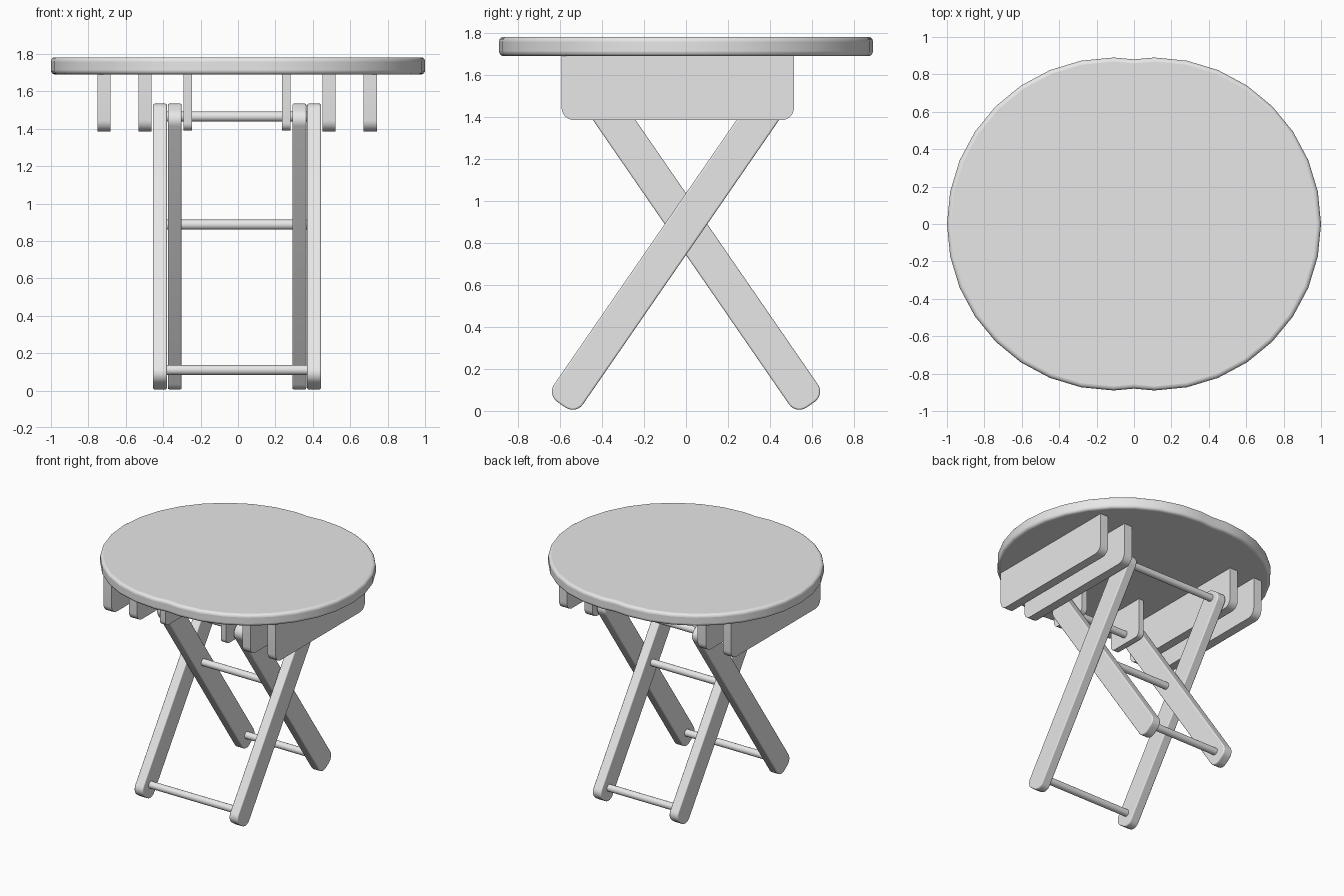
import bpy, bmesh, math
from mathutils import Matrix, Vector

cube = bpy.data.objects.get("Cube")
if cube:
    bpy.data.objects.remove(cube, do_unlink=True)

GREY = (0.8, 0.8, 0.8, 1.0)
mat = bpy.data.materials.new("light grey")
mat.use_nodes = True
mat.diffuse_color = GREY
mat.node_tree.nodes["Principled BSDF"].inputs["Base Color"].default_value = GREY


def finish(name, bm, bevel=0.0, segments=3):
    bmesh.ops.recalc_face_normals(bm, faces=bm.faces)
    mesh = bpy.data.meshes.new(name)
    bm.to_mesh(mesh)
    bm.free()
    obj = bpy.data.objects.new(name, mesh)
    bpy.context.collection.objects.link(obj)
    mesh.materials.append(mat)
    if bevel:
        mod = obj.modifiers.new("soft edges", 'BEVEL')
        mod.width = bevel
        mod.segments = segments
        mod.limit_method = 'ANGLE'
        mod.angle_limit = math.radians(40)
    bpy.ops.object.select_all(action='DESELECT')
    obj.select_set(True)
    bpy.context.view_layer.objects.active = obj
    bpy.ops.object.shade_smooth_by_angle(angle=math.radians(35))
    return obj


def extrude(points, offset):
    bm = bmesh.new()
    face = bm.faces.new([bm.verts.new(p) for p in points])
    ext = bmesh.ops.extrude_face_region(bm, geom=[face])
    verts = [g for g in ext["geom"] if isinstance(g, bmesh.types.BMVert)]
    bmesh.ops.translate(bm, verts=verts, vec=offset)
    return bm


def board(name, x, thick, size, centre, tilt=0.0, radius=0.06, round_top=True, bevel=0.0):
    """Upright board with rounded corners in the side plane, tilted about x."""
    half_w, half_h = size[0] / 2, size[1] / 2
    outline = []
    for i, (sy, sz) in enumerate([(1, 1), (-1, 1), (-1, -1), (1, -1)]):
        if sz > 0 and not round_top:
            outline.append((-thick / 2, sy * half_w, half_h))
            continue
        for k in range(7):
            a = math.pi / 2 * (i + k / 6)
            outline.append((-thick / 2,
                            sy * (half_w - radius) + radius * math.cos(a),
                            sz * (half_h - radius) + radius * math.sin(a)))
    bm = extrude(outline, (thick, 0, 0))
    turn = Matrix.Translation((x, *centre)) @ Matrix.Rotation(tilt, 4, 'X')
    bmesh.ops.transform(bm, matrix=turn, verts=bm.verts)
    return finish(name, bm, bevel)


def rod(name, half, y, z):
    bm = bmesh.new()
    bmesh.ops.create_cone(bm, cap_ends=True, segments=20, radius1=0.027,
                          radius2=0.027, depth=2 * half)
    place = Matrix.Translation((SHIFT, y, z)) @ Matrix.Rotation(math.pi / 2, 4, 'Y')
    bmesh.ops.transform(bm, matrix=place, verts=bm.verts)
    return finish(name, bm)


SHIFT = -0.005

# Tabletop: two overlapping discs meeting in a small notch front and back
R, C = 0.89, 0.11
right = [Vector((C + R * math.cos(a), R * math.sin(a), 1.69))
         for a in (math.pi / 16 * k for k in range(-8, 9))]
notch = Vector((0, 0.88, 1.69))
left = [Vector((-p.x, -p.y, p.z)) for p in right]
top_outline = right + [notch] + left + [Vector((0, -0.88, 1.69))]
finish("tabletop", extrude(top_outline, (0, 0, 0.092)), 0.022, 4)

# Crossed legs: the outer pair leans back, the inner pair leans forward
low, high, cross, slope = 0.03, 1.51, 0.89, 1.45
tilt = math.atan2(1, slope)
length = (high - low) / math.cos(tilt)
mid_z = (low + high) / 2
mid_y = (mid_z - cross) / slope
for side, s in (("left", 1), ("right", -1)):
    for pair, x, lean in (("outer", 0.412, 1), ("inner", 0.333, -1)):
        board(f"{pair}_leg_{side}", s * x + SHIFT, 0.074, (0.167, length),
              (lean * mid_y, mid_z), -lean * tilt, bevel=0.008)
    # Aprons and rod brackets hanging under the tabletop
    for name, x in (("inner_apron", 0.492), ("outer_apron", 0.712)):
        board(f"{name}_{side}", s * x + SHIFT, 0.07, (1.107, 0.31),
              (-0.039, 1.54), round_top=False)
    board(f"rod_bracket_{side}", s * 0.264 + SHIFT, 0.046, (0.31, 0.31),
          (-0.395, 1.545), radius=0.04, round_top=False)

# Rods joining each pair of legs
for pair, half, lean in (("outer", 0.38, 1), ("inner", 0.34, -1)):
    for place, z in (("bottom", 0.11), ("top", 1.465)):
        rod(f"{pair}_{place}_rod", half, lean * (z - cross) / slope, z)
rod("pivot_rod", 0.38, 0, 0.887)
